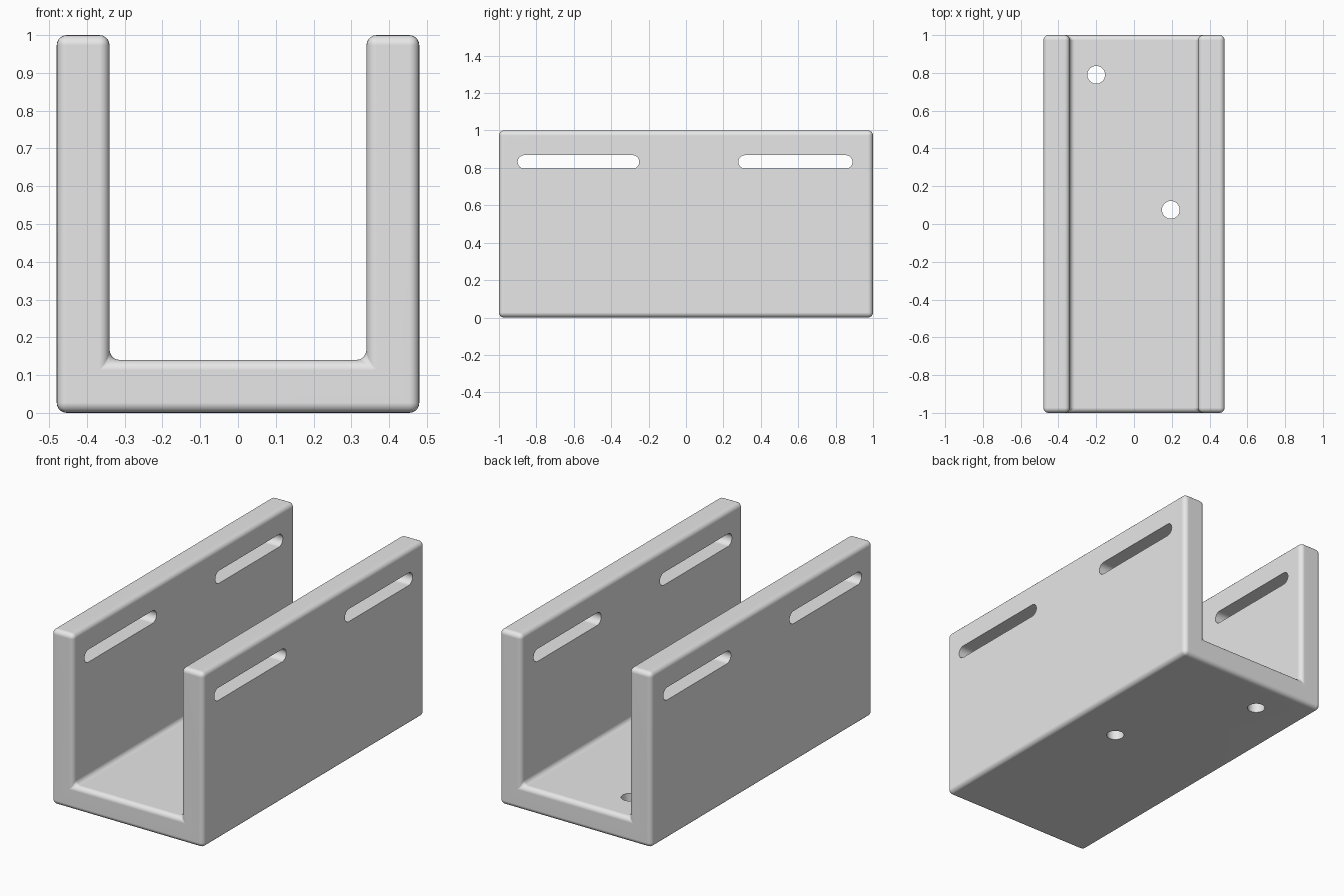
import bpy
import bmesh
import math
from mathutils import Vector

cube = bpy.data.objects.get("Cube")
if cube:
    bpy.data.objects.remove(cube, do_unlink=True)

HALF_W, HALF_L, HEIGHT, WALL, ROUND = 0.48, 1.0, 1.0, 0.14, 0.027

grey = bpy.data.materials.new("plain grey")
grey.use_nodes = True
grey.diffuse_color = (0.8, 0.8, 0.8, 1)
grey.node_tree.nodes["Principled BSDF"].inputs["Base Color"].default_value = grey.diffuse_color


def prism(name, outline, direction):
    """Extrude a closed outline of 3D points along a direction."""
    bm = bmesh.new()
    face = bm.faces.new([bm.verts.new(p) for p in outline])
    moved = bmesh.ops.extrude_face_region(bm, geom=[face])["geom"]
    verts = [g for g in moved if isinstance(g, bmesh.types.BMVert)]
    bmesh.ops.translate(bm, verts=verts, vec=Vector(direction))
    bmesh.ops.recalc_face_normals(bm, faces=bm.faces[:])
    mesh = bpy.data.meshes.new(name)
    bm.to_mesh(mesh)
    bm.free()
    mesh.materials.append(grey)
    obj = bpy.data.objects.new(name, mesh)
    bpy.context.collection.objects.link(obj)
    return obj


def rounded_slot(start, end, across, radius, sides=32):
    """Outline with half-round ends, as (along, across) pairs."""
    points = []
    for centre, first in ((end - radius, -0.5), (start + radius, 0.5)):
        for i in range(sides // 2 + 1):
            a = math.pi * (first + i / (sides // 2))
            points.append((centre + radius * math.cos(a), across + radius * math.sin(a)))
    return points


# U-shaped channel with softened edges
half = [(HALF_W, 0), (HALF_W, HEIGHT), (HALF_W - WALL, HEIGHT), (HALF_W - WALL, WALL)]
profile = half + [(-x, z) for x, z in reversed(half)]
channel = prism("channel", [(x, -HALF_L, z) for x, z in profile], (0, 2 * HALF_L, 0))
bevel = channel.modifiers.new("soft edges", "BEVEL")
bevel.width = ROUND
bevel.segments = 5
bevel.limit_method = "ANGLE"

# Long slots through both side walls
cutters = []
for name, start, end in (("front_slot", -0.90, -0.25), ("back_slot", 0.28, 0.89)):
    outline = rounded_slot(start, end, 0.832, 0.036)
    cutters.append(prism(name + "_cutter", [(-0.7, y, z) for y, z in outline], (1.4, 0, 0)))

# Round bolt holes through the floor
for name, x, y in (("middle_hole", 0.195, 0.075), ("back_hole", -0.2, 0.79)):
    ring = [2 * math.pi * i / 40 for i in range(40)]
    outline = [(x + 0.047 * math.cos(a), y + 0.047 * math.sin(a), -0.1) for a in ring]
    cutters.append(prism(name + "_cutter", outline, (0, 0, 0.4)))

for cutter in cutters:
    cut = channel.modifiers.new(cutter.name, "BOOLEAN")
    cut.operation = "DIFFERENCE"
    cut.solver = "EXACT"
    cut.object = cutter

# Apply the cuts, then smooth while keeping the hole rims sharp
bpy.ops.object.select_all(action="DESELECT")
channel.select_set(True)
bpy.context.view_layer.objects.active = channel
for modifier in list(channel.modifiers):
    bpy.ops.object.modifier_apply(modifier=modifier.name)
for cutter in cutters:
    bpy.data.objects.remove(cutter, do_unlink=True)
bpy.ops.object.shade_smooth_by_angle(angle=math.radians(35))
weighted = channel.modifiers.new("flat face shading", "WEIGHTED_NORMAL")
weighted.keep_sharp = True
